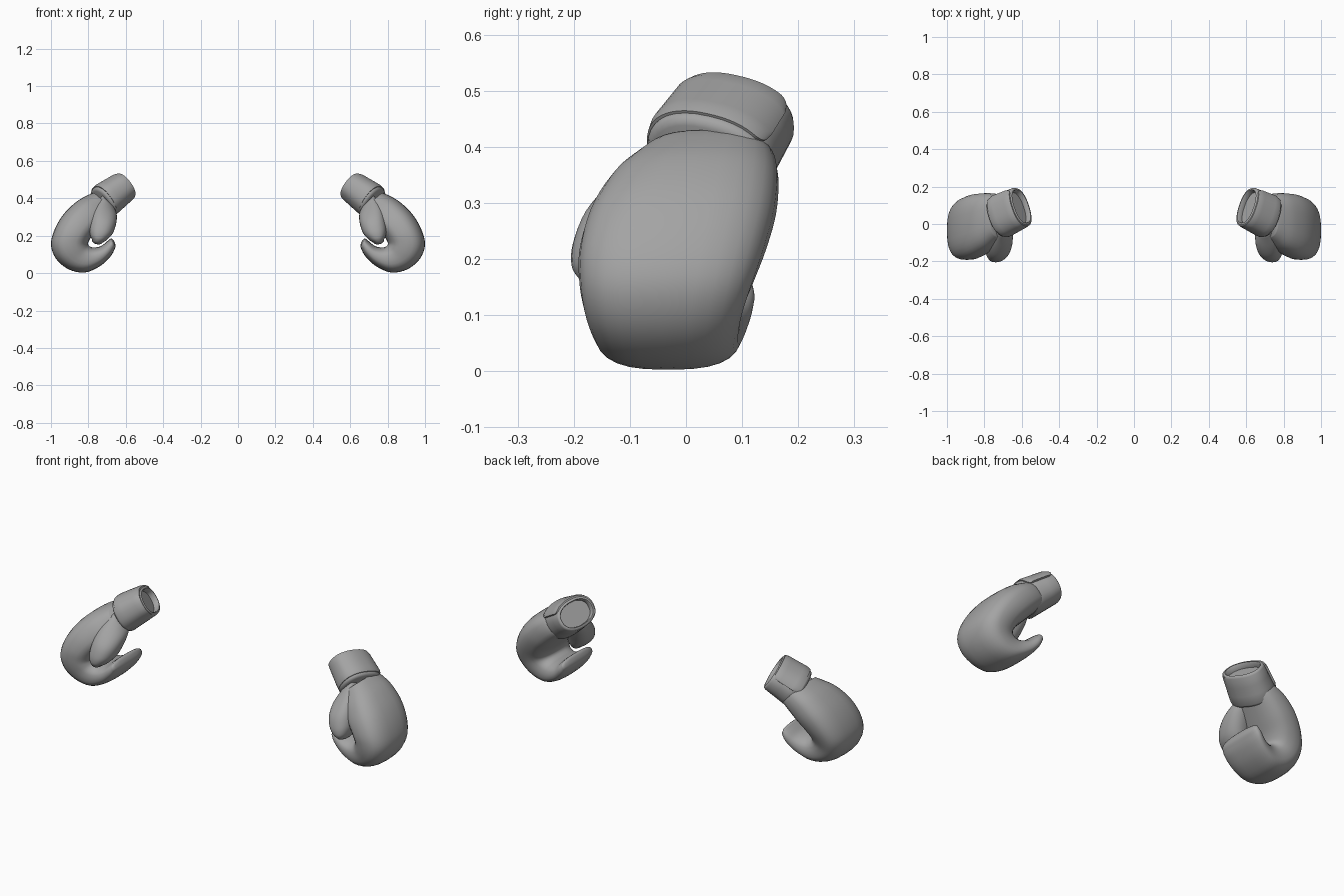
import bpy, bmesh, math
from mathutils import Vector

if "Cube" in bpy.data.objects:
    bpy.data.objects.remove(bpy.data.objects["Cube"])

grey = bpy.data.materials.new("grey leather")
grey.diffuse_color = (0.37, 0.37, 0.37, 1)
grey.use_nodes = True
grey.node_tree.nodes["Principled BSDF"].inputs["Base Color"].default_value = grey.diffuse_color
SIDES = 28


def finish(name, bm, angle=50):
    """Turn a bmesh into a smooth object mirrored to the other hand."""
    bmesh.ops.recalc_face_normals(bm, faces=bm.faces)
    me = bpy.data.meshes.new(name)
    bm.to_mesh(me)
    bm.free()
    me.materials.append(grey)
    ob = bpy.data.objects.new(name, me)
    bpy.context.collection.objects.link(ob)
    bpy.context.view_layer.objects.active = ob
    ob.select_set(True)
    bpy.ops.object.shade_smooth_by_angle(angle=math.radians(angle))
    ob.select_set(False)
    mod = ob.modifiers.new("other_hand", 'MIRROR')
    mod.use_mirror_merge = False
    return ob


def rounded(t, n):
    """Point on a unit superellipse."""
    c, s = math.cos(t), math.sin(t)
    return (math.copysign(abs(c) ** (2 / n), c), math.copysign(abs(s) ** (2 / n), s))


def skin(bm, rings):
    """Bridge rings of points and close both ends."""
    loops = [[bm.verts.new(p) for p in r] for r in rings]
    for a, b in zip(loops, loops[1:]):
        for i in range(len(a)):
            j = (i + 1) % len(a)
            bm.faces.new((a[i], a[j], b[j], b[i]))
    bm.faces.new(loops[0])
    bm.faces.new(loops[-1])


def smooth_rows(rows, steps=4):
    """Catmull-Rom interpolation of the section table."""
    out = []
    for k in range(len(rows) - 1):
        p = [rows[max(0, min(len(rows) - 1, k + o))] for o in (-1, 0, 1, 2)]
        for s in range(steps):
            t = s / steps
            out.append([0.5 * (2 * b + (c - a) * t + (2 * a - 5 * b + 4 * c - d) * t * t
                               + (3 * b - a - 3 * c + d) * t ** 3)
                        for a, b, c, d in zip(*p)])
    return out + [list(rows[-1])]


def padded_part(name, rows, n, tip):
    """Loft sections: outer x, z, inner x, z, front y, back y; dome the tip."""
    rings = []
    for ox, oz, ix, iz, y0, y1 in smooth_rows(rows):
        mid = Vector(((ox + ix) / 2, (y0 + y1) / 2, (oz + iz) / 2))
        u = Vector(((ox - ix) / 2, 0, (oz - iz) / 2))
        ring = []
        for i in range(SIDES):
            a, b = rounded(2 * math.pi * i / SIDES, n)
            ring.append(mid + u * a + Vector((0, (y1 - y0) / 2 * b, 0)))
        rings.append(ring)
    last = rings[-1]
    mid = sum(last, Vector()) / SIDES
    for deg in (30, 55, 75):
        s, c = math.sin(math.radians(deg)), math.cos(math.radians(deg))
        rings.append([mid + (p - mid) * c + Vector(tip) * s for p in last])
    bm = bmesh.new()
    skin(bm, rings)
    return finish(name, bm, 60)


# Curled main padding, from wrist over the knuckles to the finger tips
padded_part("hand_padding", [
    (.770, .430, .660, .335, -.070, .150),
    (.800, .418, .672, .318, -.092, .160),
    (.862, .383, .702, .285, -.135, .165),
    (.930, .318, .745, .238, -.172, .160),
    (.980, .235, .783, .195, -.190, .142),
    (1.00, .152, .800, .165, -.190, .120),
    (.972, .075, .800, .152, -.182, .102),
    (.905, .020, .790, .142, -.168, .095),
    (.820, .003, .768, .137, -.158, .098),
    (.738, .037, .732, .145, -.152, .110),
    (.682, .088, .702, .168, -.147, .122),
    (.658, .130, .685, .182, -.138, .118),
], 2.7, (-.010, 0, .014))

# Thumb lying along the front of the palm
padded_part("thumb", [
    (.725, .415, .660, .350, -.065, .020),
    (.768, .360, .648, .310, -.130, .010),
    (.786, .300, .652, .262, -.180, -.015),
    (.795, .240, .670, .212, -.202, -.045),
    (.790, .200, .700, .178, -.204, -.065),
    (.780, .178, .724, .163, -.195, -.080),
], 2.3, (.006, 0, -.016))

# Cuff frame: axis runs from wrist to the open end
BASE, END = Vector((.717, .040, .378)), Vector((.602, .095, .462))
AXIS = (END - BASE).normalized()
SIDE = (Vector((0, 1, 0)) - AXIS * AXIS.y).normalized()
OUT = SIDE.cross(AXIS).normalized()
if OUT.z < 0:
    OUT = -OUT


def cuff_point(t, v, off=0.0):
    """Point on the cuff at angle t and length fraction v, pushed out by off."""
    a, b = rounded(t, 2.3)
    ru = .093 + (.078 - .093) * v + off
    rs = .116 + (.108 - .116) * v + off
    return BASE.lerp(END, v) + OUT * (a * ru) + SIDE * (b * rs)


# Cuff sleeve with rolled rim and recessed opening
bm = bmesh.new()
profile = [(-.10, -.016), (-.06, -.005), (0, 0), (.3, 0), (.6, 0), (.93, 0), (.98, -.003),
           (1.0, -.008), (1.0, -.013), (.97, -.017), (.80, -.018)]
skin(bm, [[cuff_point(2 * math.pi * i / 36, v, off) for i in range(36)]
          for v, off in profile])
finish("cuff", bm)

# Wrapped strap with rounded free end on the back, blending in at the palm side
bm = bmesh.new()
T0, T1, COLS, ROWS = math.radians(-140), math.radians(58), 36, 8
outer, inner = [], []
for i in range(COLS + 1):
    f = 1 - (1 - i / COLS) ** 1.6
    t = T0 + (T1 - T0) * f
    corner = max(0, (f - .92) / .08)
    trim = .16 * (1 - math.sqrt(max(0, 1 - corner ** 2)))
    lift = .010 * min(1, f / .4)
    col_o, col_i = [], []
    for j in range(ROWS + 1):
        w = j / ROWS
        v = (.02 + trim) + (.97 - .02 - 2 * trim) * w
        edge = .5 if j in (0, ROWS) or i == COLS else 1
        col_o.append(bm.verts.new(cuff_point(t, v, lift * edge)))
        col_i.append(bm.verts.new(cuff_point(t, v, -.004)))
    outer.append(col_o)
    inner.append(col_i)
for i in range(COLS):
    for g in (outer, inner):
        for j in range(ROWS):
            bm.faces.new((g[i][j], g[i + 1][j], g[i + 1][j + 1], g[i][j + 1]))
    for j in (0, ROWS):
        bm.faces.new((outer[i][j], outer[i + 1][j], inner[i + 1][j], inner[i][j]))
for i in (0, COLS):
    for j in range(ROWS):
        bm.faces.new((outer[i][j], outer[i][j + 1], inner[i][j + 1], inner[i][j]))
finish("strap", bm, 40)
